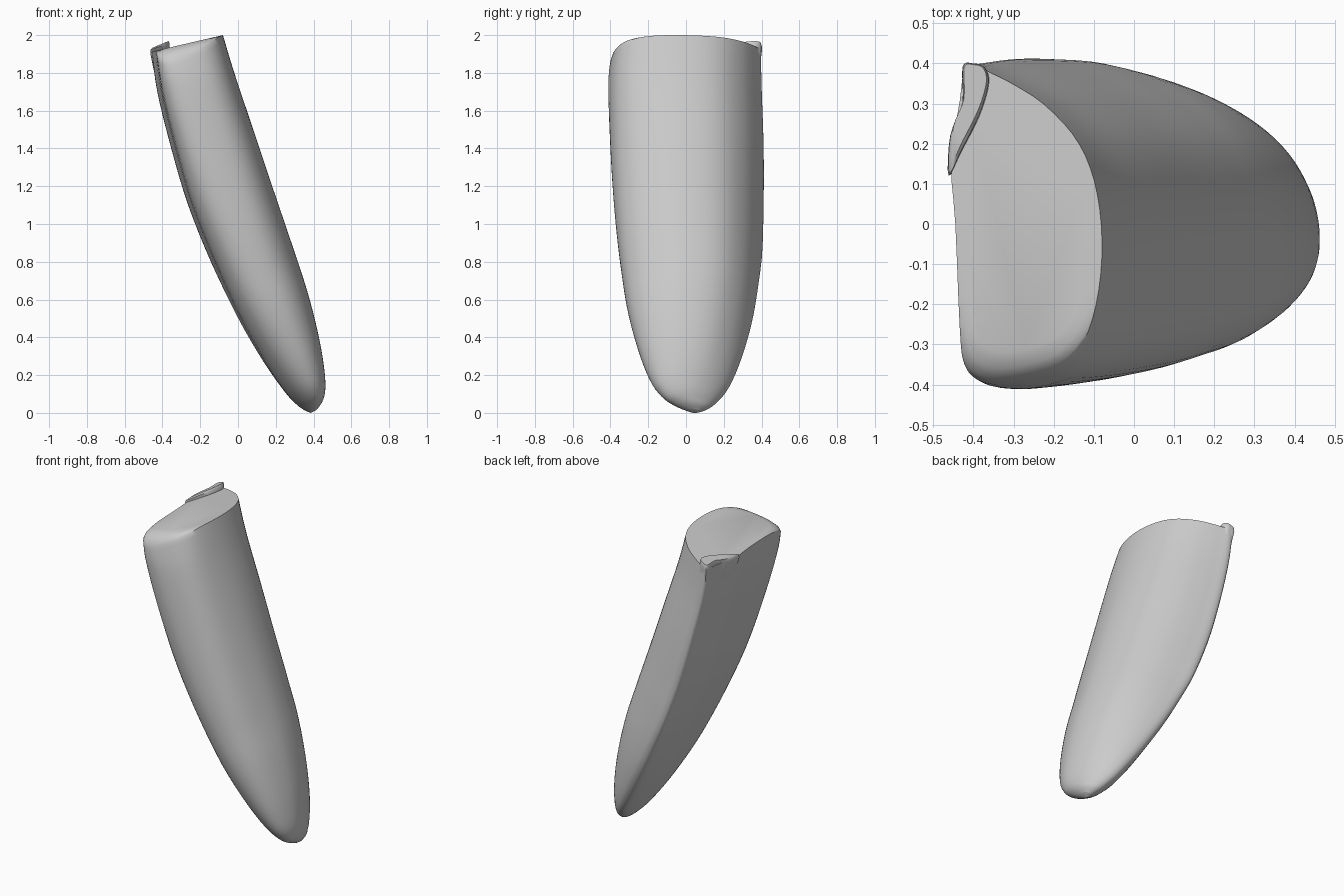
import bpy, bmesh, math
from mathutils import Vector

if "Cube" in bpy.data.objects:
    bpy.data.objects.remove(bpy.data.objects["Cube"])

# D-shaped cross-section: (u from back to front, v across the width)
D = [(0, 0), (.03, -.65), (.06, -.87), (.15, -.97), (.3, -1), (.5, -.97), (.72, -.89),
     (.87, -.74), (.96, -.5), (1, -.2), (.985, .1), (.92, .36), (.8, .57), (.6, .76),
     (.4, .88), (.25, .95), (.13, 1), (.06, .97), (.03, .78), (-.03, .4)]
# Stations along the body: back x, back z, front x, front z, y min, y max
S = [(-.445, 1.915, -.08, 2.0, -.40, .395), (-.415, 1.7, -.02, 1.8, -.413, .4),
     (-.34, 1.4, .08, 1.5, -.405, .41), (-.25, 1.1, .18, 1.2, -.388, .41),
     (-.13, .8, .275, .92, -.36, .40), (.01, .5, .365, .65, -.315, .36),
     (.14, .27, .425, .42, -.25, .30), (.25, .11, .455, .25, -.18, .235),
     (.315, .04, .463, .13, -.11, .175), (.36, .01, .447, .06, -.04, .125),
     (.385, 0, .415, .015, .02, .075)]


def spline(pts, steps, closed):
    """Catmull-Rom resampling of points of any dimension."""
    n, out = len(pts), []
    get = (lambda i: pts[i % n]) if closed else (lambda i: pts[min(max(i, 0), n - 1)])
    for i in range(n if closed else n - 1):
        p = [get(i + k) for k in (-1, 0, 1, 2)]
        for j in range(steps):
            t = j / steps
            out.append([.5 * (2 * b + (c - a) * t + (2 * a - 5 * b + 4 * c - d) * t * t
                              + (3 * b - a - 3 * c + d) * t ** 3) for a, b, c, d in zip(*p)])
    if not closed:
        out.append(list(pts[-1]))
    return out


def loft(name, rings, angle):
    """Skin closed rings of points and cap both ends."""
    bm = bmesh.new()
    vs = [[bm.verts.new(p) for p in r] for r in rings]
    for a, b in zip(vs, vs[1:]):
        for i in range(len(a)):
            k = (i + 1) % len(a)
            bm.faces.new((a[i], a[k], b[k], b[i]))
    bm.faces.new(vs[0])
    bm.faces.new(vs[-1][::-1])
    bmesh.ops.recalc_face_normals(bm, faces=bm.faces)
    me = bpy.data.meshes.new(name)
    bm.to_mesh(me)
    bm.free()
    ob = bpy.data.objects.new(name, me)
    bpy.context.collection.objects.link(ob)
    bpy.ops.object.select_all(action='DESELECT')
    ob.select_set(True)
    bpy.context.view_layer.objects.active = ob
    bpy.ops.object.shade_smooth_by_angle(angle=math.radians(angle))
    return ob


def ramp(t, a, b):
    return min(1, max(0, (t - a) / (b - a)))


def section(st, t, drop=0, scale=1):
    """Place the D profile at a station, blended towards an oval lower down."""
    bx, bz, fx, fz, y0, y1 = st
    prof = []
    for i, (u, v) in enumerate(D):
        a = 2 * math.pi * i / len(D)
        eu, ev = .5 - .5 * math.cos(a), -math.sin(a)
        m = ramp(t, .05, .75) if v <= -.3 else ramp(t, .4, .9)
        prof.append((u + (eu - u) * m, v + (ev - v) * m))
    ring = []
    for u, v in spline(prof, 3, True):
        u, v = .45 + (u - .45) * scale, v * scale
        z = bz + (fz - bz) * u - drop * max(0, -v) ** 5
        y = (y0 + y1) / 2 + v * (y1 - y0) / 2 - .09 * (u - .3) * ramp(t, .45, .75) * ramp(t, 1, .85)
        ring.append(Vector((bx + (fx - bx) * u, y, z)))
    return ring


# Main body: top cap rings followed by the tapering, curved length
stations = spline(S, 4, False)
rings = [section(S[0], 0, 0, .8), section(S[0], 0, .03, .9), section(S[0], 0, .05, .97)]
for i, st in enumerate(stations):
    rings.append(section(st, i / (len(stations) - 1), .08 * max(0, 1 - i / 4)))
loft("body", rings, 40)

# Thin raised flap folded along the back corner of the top
F = [(-.462, .12), (-.43, .18), (-.385, .27), (-.362, .35), (-.372, .39), (-.4, .4),
     (-.427, .392), (-.428, .3), (-.458, .22)]
outline = spline(F, 4, True)
flap = []
for drop, scale, dx, dy in ((0, .85, 0, 0), (.01, .97, 0, 0), (.03, 1, 0, 0),
                            (.12, .9, .012, -.01), (.25, .7, .04, -.02), (.45, .4, .1, -.08)):
    flap.append([Vector((-.4 + (x + .4) * scale + dx, .38 + (y - .38) * scale + dy,
                         1.955 + (x + .4) * .35 - drop)) for x, y in outline])
loft("corner_flap", flap, 40)
